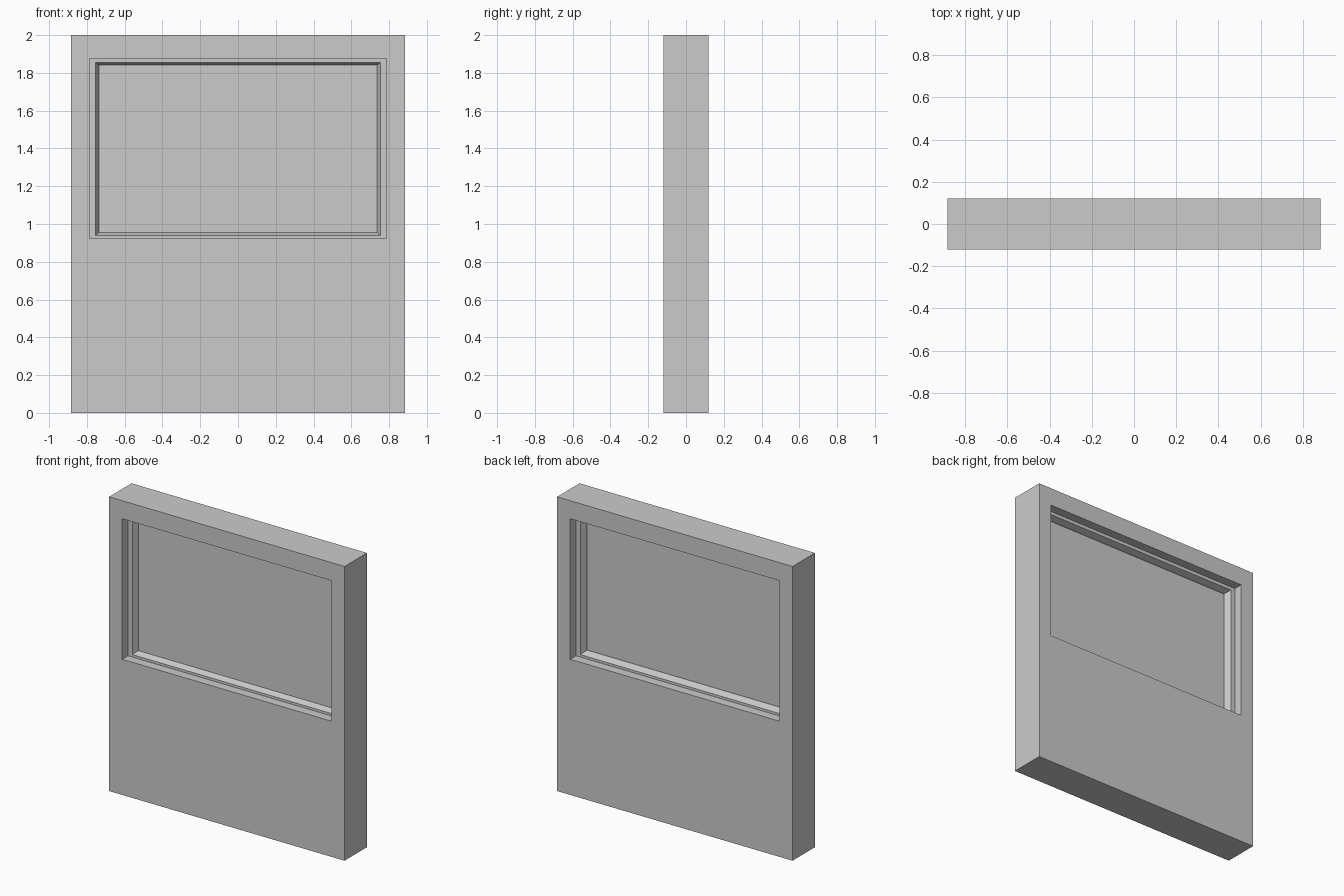
import bpy, bmesh

if "Cube" in bpy.data.objects:
    bpy.data.objects.remove(bpy.data.objects["Cube"])


def ring(name, sections):
    """Loft rectangles (half_width, z_low, z_high, y) into a closed rectangular ring."""
    bm = bmesh.new()
    loops = [[bm.verts.new((sx * w, y, z)) for sx, z in
              ((-1, lo), (1, lo), (1, hi), (-1, hi))]
             for w, lo, hi, y in sections]
    for i, a in enumerate(loops):
        b = loops[(i + 1) % len(loops)]
        for j in range(4):
            k = (j + 1) % 4
            bm.faces.new((a[j], a[k], b[k], b[j]))
    bmesh.ops.recalc_face_normals(bm, faces=bm.faces)
    mesh = bpy.data.meshes.new(name)
    bm.to_mesh(mesh)
    bm.free()
    obj = bpy.data.objects.new(name, mesh)
    bpy.context.collection.objects.link(obj)
    return obj


OUTER = (0.885, 0.0, 2.0)
OPENING = (0.787, 0.922, 1.877)
LIP = (0.754, 0.939, 1.854)      # start of the frame chamfer
INNER = (0.737, 0.955, 1.841)    # edge of the visible pane

# Wall with a rectangular opening
ring("wall", [OUTER + (-0.12,), OUTER + (0.12,), OPENING + (0.12,), OPENING + (-0.12,)])

# Window frame, recessed and chamfered on both sides
ring("window_frame", [OPENING + (-0.058,), LIP + (-0.058,), INNER + (-0.02,),
                      INNER + (0.02,), LIP + (0.058,), OPENING + (0.058,)])

# Pane filling the frame
w, lo, hi = INNER
bpy.ops.mesh.primitive_cube_add(size=1, location=(0, -0.005, (lo + hi) / 2))
pane = bpy.context.object
pane.name = "window_pane"
pane.scale = (2 * w, 0.026, hi - lo)
